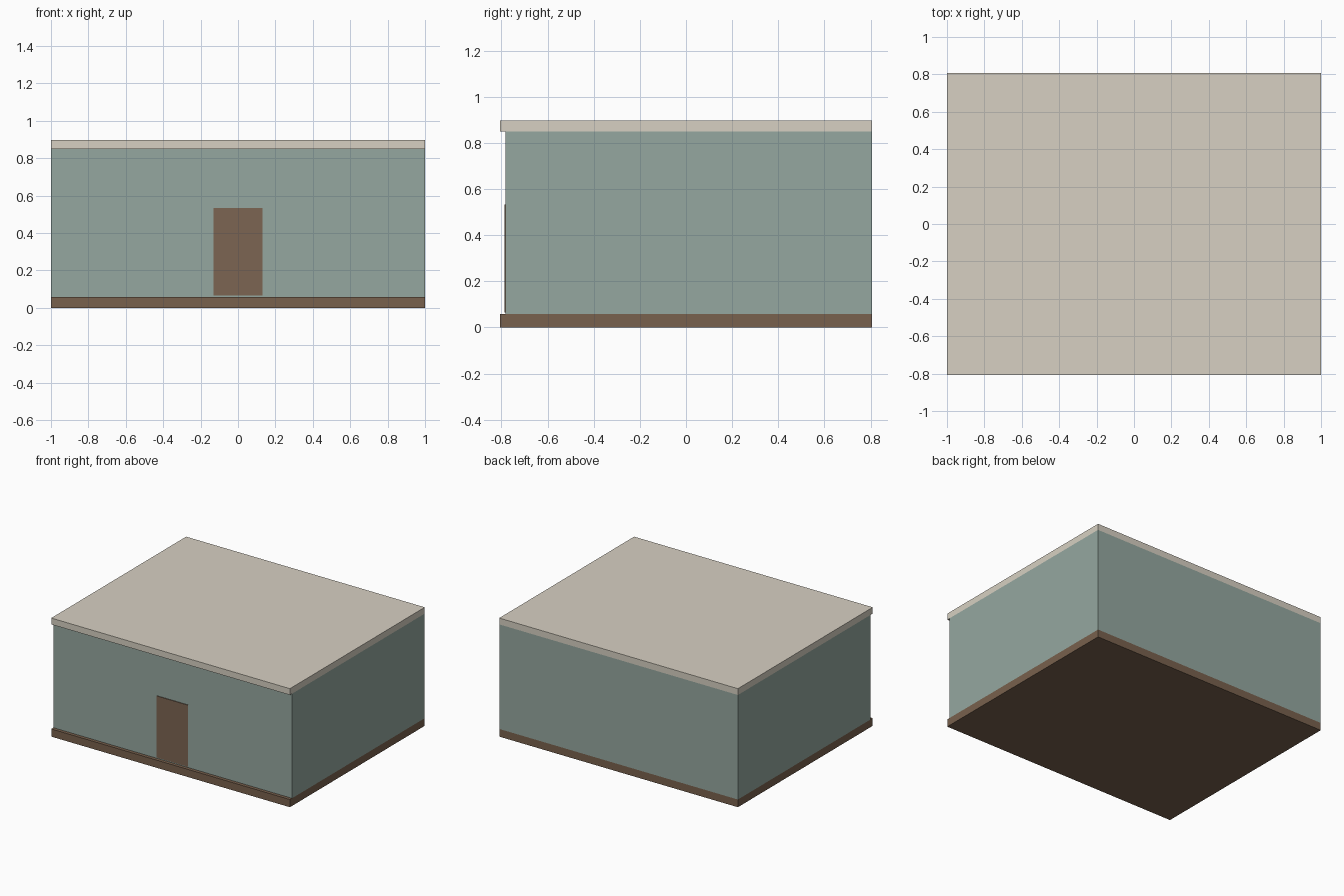
import bpy, bmesh

if "Cube" in bpy.data.objects:
    bpy.data.objects.remove(bpy.data.objects["Cube"])


def material(name, rgb):
    m = bpy.data.materials.new(name)
    m.diffuse_color = (*rgb, 1)
    m.use_nodes = True
    m.node_tree.nodes["Principled BSDF"].inputs["Base Color"].default_value = m.diffuse_color
    return m


def box(name, lo, hi, mat):
    """Axis-aligned box between two opposite corners."""
    bm = bmesh.new()
    bmesh.ops.create_cube(bm, size=1)
    for v in bm.verts:
        v.co = [(a + b) / 2 + c * (b - a) for a, b, c in zip(lo, hi, v.co)]
    mesh = bpy.data.meshes.new(name)
    bm.to_mesh(mesh)
    bm.free()
    mesh.materials.append(mat)
    ob = bpy.data.objects.new(name, mesh)
    bpy.context.collection.objects.link(ob)
    return ob


brown = material("foundation_brown", (0.19, 0.12, 0.075))
green = material("wall_green", (0.30, 0.39, 0.35))
cream = material("roof_cream", (0.68, 0.63, 0.54))
wood = material("door_wood", (0.20, 0.13, 0.085))

HX, HY = 1.0, 0.807        # half footprint
FRONT = -0.782             # outer face of the set-back front wall
T = 0.055                  # wall thickness
Z0, Z1, TOP = 0.058, 0.85, 0.898

# Floor slab and flat roof
box("foundation", (-HX, -HY, 0), (HX, HY, Z0), brown)
box("roof", (-HX, -HY, Z1), (HX, HY, TOP), cream)

# Front and back walls span the full width
box("front_wall", (-HX, FRONT, Z0), (HX, FRONT + T, Z1), green)
box("back_wall", (-HX, HY - T, Z0), (HX, HY, Z1), green)

# Side walls fit between them
for side, x in (("left", -HX), ("right", HX - T)):
    box(side + "_wall", (x, FRONT + T, Z0), (x + T, HY - T, Z1), green)

# Door panel, slightly proud of the front wall
box("door", (-0.13, FRONT - 0.005, 0.066), (0.13, FRONT + 0.02, 0.533), wood)
